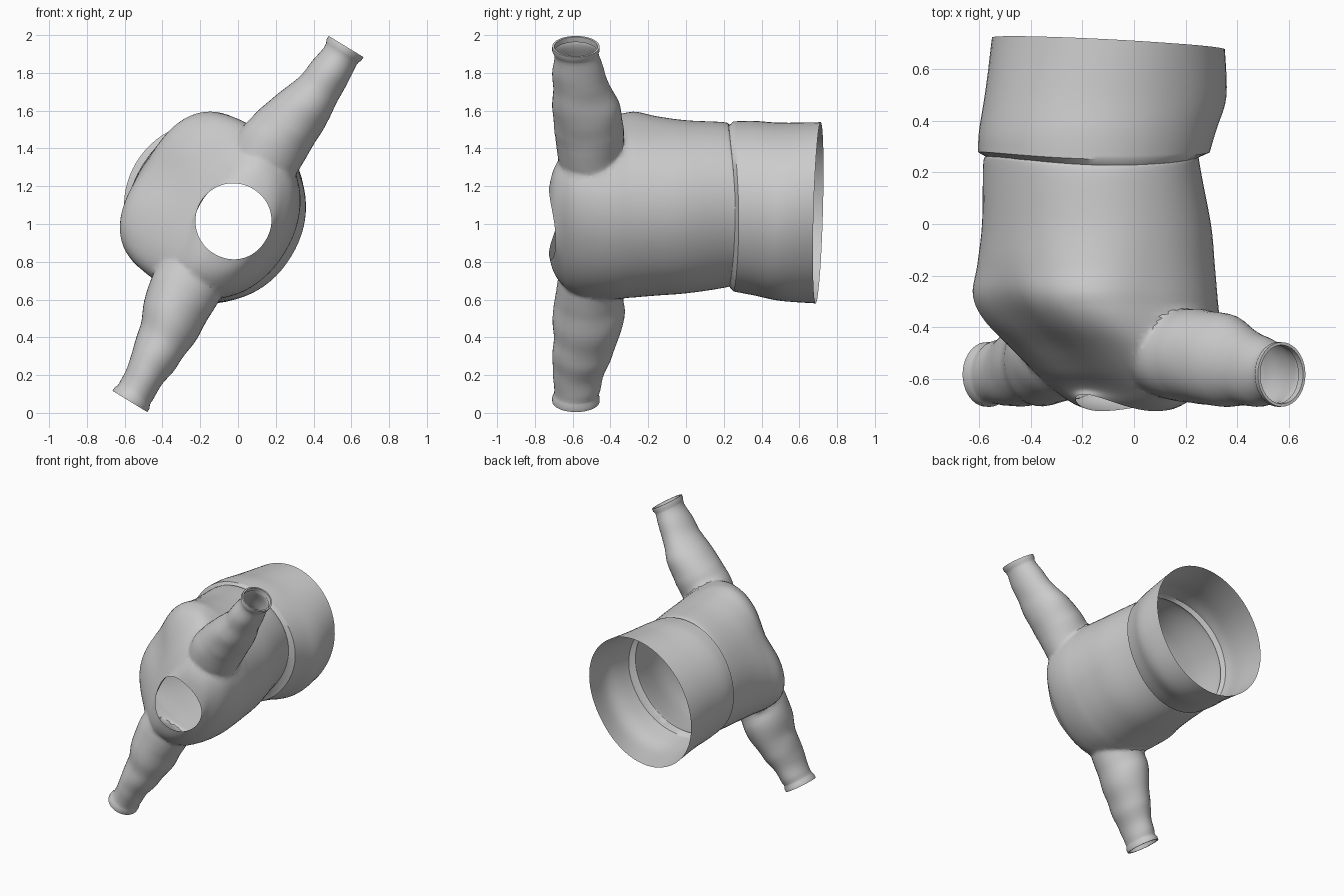
import bpy, bmesh, math
from mathutils import Matrix, Vector, noise

if "Cube" in bpy.data.objects:
    bpy.data.objects.remove(bpy.data.objects["Cube"])

SEG = 72


def catmull(rows, sub):
    """Interpolate smoothly between table rows."""
    out = []
    for i in range(len(rows) - 1):
        a, b = rows[max(i - 1, 0)], rows[i]
        c, d = rows[i + 1], rows[min(i + 2, len(rows) - 1)]
        for k in range(sub):
            t = k / sub
            out.append([0.5 * (2 * q + (r - p) * t + (2 * p - 5 * q + 4 * r - s) * t * t
                               + (3 * q - p - 3 * r + s) * t ** 3)
                        for p, q, r, s in zip(a, b, c, d)])
    return out + [list(rows[-1])]


def loft(name, rings):
    """Closed tube through rings of points, one big n-gon at each end."""
    bm = bmesh.new()
    loops = [[bm.verts.new(p) for p in ring] for ring in rings]
    for a, b in zip(loops, loops[1:]):
        for i in range(len(a)):
            j = (i + 1) % len(a)
            bm.faces.new((a[i], a[j], b[j], b[i]))
    bm.faces.new(loops[0])
    bm.faces.new(loops[-1])
    bmesh.ops.recalc_face_normals(bm, faces=bm.faces)
    me = bpy.data.meshes.new(name)
    bm.to_mesh(me)
    bm.free()
    ob = bpy.data.objects.new(name, me)
    bpy.context.collection.objects.link(ob)
    return ob


def spow(c, e):
    return math.copysign(abs(c) ** e, c)


# Torso rows, local frame: x across shoulders, y along body, z to the chest
# y, centre z, half width, chest depth, back depth, chest squareness
waistband = [(.70, .12, .493, .43, .43, 2), (.5, .13, .470, .465, .46, 2),
             (.36, .165, .460, .46, .45, 2), (.265, .185, .448, .445, .445, 2)]
body = [(.245, .192, .432, .40, .40, 2), (.215, .195, .443, .40, .405, 2.1),
        (0, .175, .458, .415, .435, 2.2), (-.16, .175, .468, .415, .452, 2.5),
        (-.28, .175, .478, .405, .462, 3.0), (-.38, .15, .484, .365, .44, 3.0),
        (-.49, .12, .475, .27, .395, 2.6), (-.59, .08, .44, .205, .32, 2.3),
        (-.66, .05, .33, .18, .235, 2), (-.69, .03, .2, .2, .2, 2)]


def torso_ring(row):
    y, cz, hx, front, back, n = row
    hem = max(0, (y - .4) / .3)
    neck = min(1, max(0, (-y - .58) / .1))
    fold = max(0, 1 - abs(y - .24) / .12)
    valley = .035 * math.exp(-((y + .38) / .13) ** 2)
    pts = []
    for i in range(SEG):
        a = math.tau * i / SEG
        c, s = math.cos(a), math.sin(a)
        e = 2 / (n if s > 0 else 2.1)
        p = Vector((hx * spow(c, e), y, cz + (front if s > 0 else back) * spow(s, e)))
        if s > 0:                                   # dip down the chest centre
            p.z -= valley * math.exp(-(p.x / .13) ** 2)
        p.y += .028 * hem * s                       # slanted hem
        p.y += neck * (-.035 * c * c + (.03 if s > 0 else .0) * s * s)
        p.y += .018 * fold * math.sin(2 * a + 4)    # uneven waist seam
        pts.append(p)
    return pts


torso = loft("sweater", [torso_ring(r) for r in catmull(waistband, 5) + catmull(body, 5)])

# Sleeve rows: x, centre y, centre z, half y, half z
sleeve = [(.30, -.50, .06, .165, .175), (.38, -.505, .06, .175, .188), (.46, -.51, .06, .18, .188),
          (.58, -.515, .045, .187, .174), (.72, -.53, .02, .174, .145), (.82, -.55, .01, .158, .125),
          (.92, -.565, .005, .138, .110), (1.05, -.58, 0, .118, .098)]
cuff = [(1.062, -.583, 0, .119, .1), (1.078, -.583, 0, .126, .108),
        (1.10, -.583, 0, .125, .108), (1.10, -.583, 0, .114, .097), (1.07, -.583, 0, .112, .094)]


def sleeve_ring(row, side):
    x, cy, cz, ry, rz = row
    pts = []
    for i in range(40):
        a = math.tau * i / 40
        p = Vector((x, cy + ry * math.cos(a), cz + rz * math.sin(a)))
        if .5 < x < 1.04:                           # soft cloth wrinkles
            k = .009 * noise.noise(Vector((x * 9, p.y * 4, p.z * 4 + side)))
            p.y += k * math.cos(a)
            p.z += k * math.sin(a)
        pts.append((side * p.x, p.y, p.z))
    return pts


# Join both sleeves to the torso
rows = catmull(sleeve, 5) + cuff
for side in (1, -1):
    arm = loft("sleeve_helper", [sleeve_ring(r, side) for r in rows])
    mod = torso.modifiers.new("join", 'BOOLEAN')
    mod.operation, mod.solver, mod.object = 'UNION', 'EXACT', arm
    dg = bpy.context.evaluated_depsgraph_get()
    me = bpy.data.meshes.new_from_object(torso.evaluated_get(dg))
    torso.modifiers.clear()
    torso.data = me
    bpy.data.objects.remove(arm)

# Open the neck, hem and cuffs; soften armholes; turn into place
bm = bmesh.new()
bm.from_mesh(torso.data)
caps = [f for f in bm.faces if len(f.verts) > 30]
bmesh.ops.delete(bm, geom=caps, context='FACES')
bmesh.ops.remove_doubles(bm, verts=bm.verts, dist=.002)
seam = [v for v in bm.verts if .34 < abs(v.co.x) < .54 and v.co.y < -.3]
for _ in range(4):
    bmesh.ops.smooth_vert(bm, verts=seam, factor=.5, use_axis_x=True, use_axis_y=True, use_axis_z=True)
ang = math.atan2(.854, .52)
bm.transform(Matrix.Translation((0, 0, 1)) @ Matrix.Rotation(-ang, 4, 'Y'))
bm.to_mesh(torso.data)
bm.free()

bpy.context.view_layer.objects.active = torso
torso.select_set(True)
bpy.ops.object.shade_smooth_by_angle(angle=math.radians(40))
